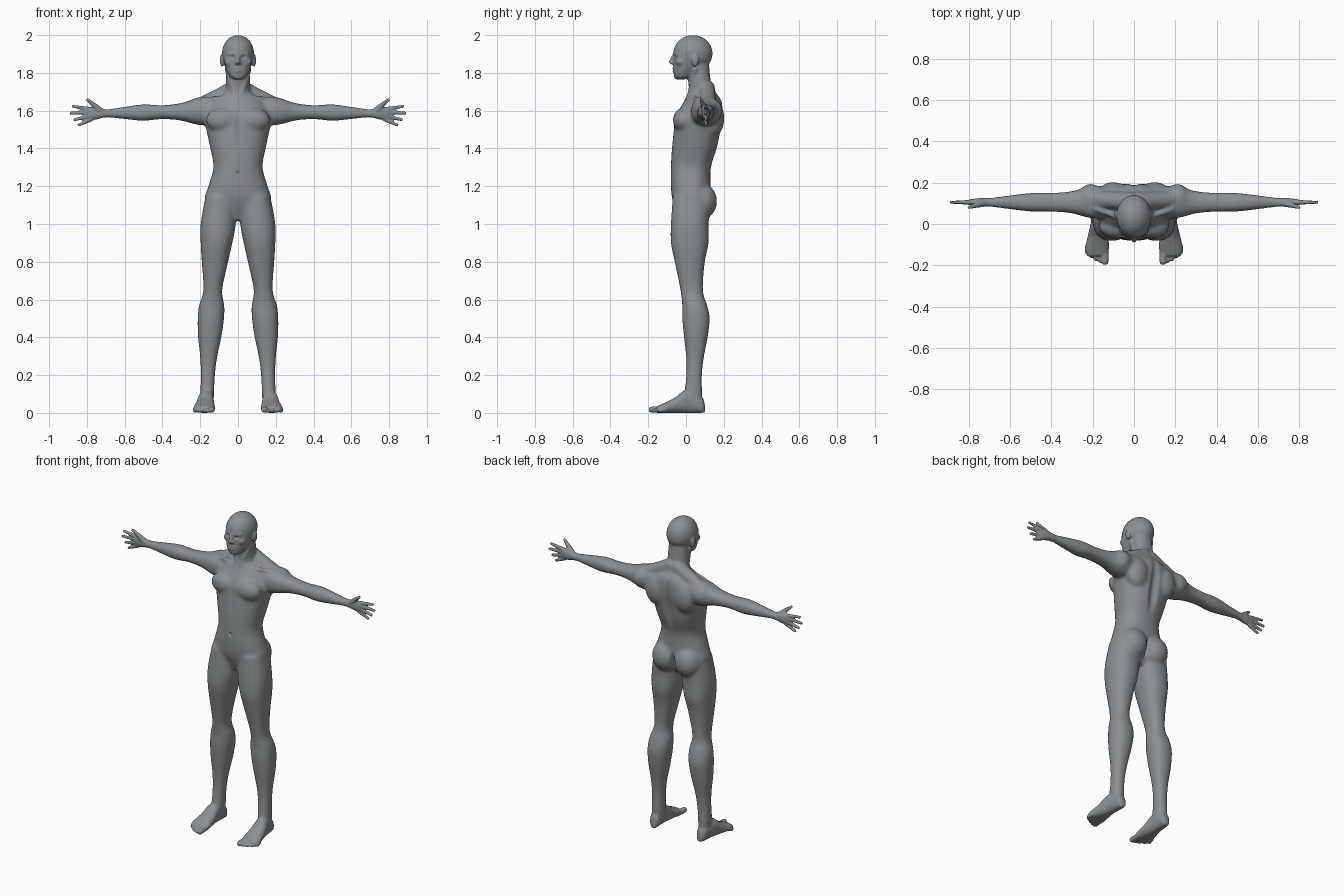
import bpy
import bmesh
from math import cos, sin, pi, copysign
from mathutils import Vector, Matrix

default = bpy.data.objects.get("Cube")
if default:
    bpy.data.objects.remove(default)

bm = bmesh.new()


def spline(rows, steps=4):
    """Pass a smooth curve through the rows of a section table."""
    points = [Vector(row) for row in rows]
    curve = []
    for index, (start, end) in enumerate(zip(points, points[1:])):
        before = points[max(index - 1, 0)]
        after = points[min(index + 2, len(points) - 1)]
        enter, leave = (end - before) / 2, (after - start) / 2
        for step in range(steps):
            t = step / steps
            curve.append(start + enter * t
                         + (3 * (end - start) - 2 * enter - leave) * t ** 2
                         + (2 * (start - end) + enter + leave) * t ** 3)
    return curve + [points[-1]]


def rounded(value):
    """Make a circle coordinate slightly squarer."""
    return copysign(abs(value) ** .87, value)


def loft(rows, place, sides=32):
    """Skin one rounded section per row; place turns row and circle into a point."""
    angles = [2 * pi * side / sides for side in range(sides)]
    rings = [[bm.verts.new(place(row, rounded(cos(angle)), rounded(sin(angle))))
              for angle in angles] for row in spline(rows)]
    for low, high in zip(rings, rings[1:]):
        for side in range(sides):
            previous = side - 1
            bm.faces.new((low[previous], low[side], high[side], high[previous]))
    bm.faces.new(rings[0])
    bm.faces.new(rings[-1])


def trunk_section(row, c, s):
    height, half_width, middle, half_depth = row
    return (half_width * c, middle + half_depth * s, height)


def leg_section(row, c, s):
    """A trunk section moved out along the slanting line of the leg."""
    x, y, z = trunk_section(row, c, s)
    return (x + .165 - .06 * z ** 1.5, y, z)


def foot_section(row, c, s):
    along, half_width, height = row
    return (.17 - .07 * along + half_width * c, along, height * (1 + s) / 2)


def arm_section(row, c, s):
    along, half_height, half_depth = row
    return (along, .105 + half_depth * c, 1.6 - .02 * along + half_height * s)


def blob(centre, radii):
    matrix = Matrix.Translation(centre) @ Matrix.Diagonal((*radii, 1))
    bmesh.ops.create_uvsphere(bm, u_segments=24, v_segments=16, radius=1, matrix=matrix)


def rod(start, end, start_radius, end_radius):
    """Tapered rod with round ends."""
    start, end = Vector(start), Vector(end)
    axis = end - start
    turn = axis.to_track_quat("Z", "Y").to_matrix().to_4x4()
    bmesh.ops.create_cone(bm, cap_ends=True, segments=16, depth=axis.length,
                          radius1=start_radius, radius2=end_radius,
                          matrix=Matrix.Translation((start + end) / 2) @ turn)
    blob(start, [start_radius] * 3)
    blob(end, [end_radius] * 3)


# Left leg: height, half width, middle, half depth
loft([(1.15, .08, .03, .1), (1, .093, .02, .1), (.9, .084, .02, .1),
      (.8, .07, .02, .08), (.65, .05, .03, .06), (.57, .067, .046, .066),
      (.5, .07, .053, .073), (.4, .062, .052, .063), (.3, .046, .048, .048),
      (.2, .038, .043, .042), (.05, .035, .035, .05)], leg_section)
blob(centre=(.13, 0, .66), radii=(.035, .03, .045))       # kneecap
blob(centre=(.077, .085, 1.12), radii=(.085, .08, .095))  # buttock

# Left foot: distance along, half width, height
loft([(.1, .015, .04), (.08, .03, .09), (0, .04, .12), (-.06, .05, .08),
      (-.12, .058, .05), (-.155, .045, .035)], foot_section)

# Left toes, from big to little
for toe in range(5):
    radius = .011 if toe else .017
    x = .14 + .022 * toe
    rod((x, -.11, .02), (x, -.182 + .003 * toe ** 2, radius), radius, radius)

# Left arm: distance along, half height, half depth
loft([(.08, .07, .07), (.2, .073, .078), (.3, .047, .054), (.4, .037, .046),
      (.5, .044, .045), (.6, .033, .034), (.7, .022, .022), (.75, .032, .02),
      (.8, .034, .013)], arm_section)

# Left fingers, fanned from index to little
for finger, length in enumerate((.085, .1, .087, .07)):
    knuckle = Vector((.79 - .004 * finger, .105, 1.61 - .019 * finger))
    angle = .15 - .19 * finger
    tip = knuckle + length * Vector((cos(angle), 0, sin(angle)))
    rod(knuckle, tip, .0115, .0085)

# Left thumb
thumb_joint = (.765, .09, 1.632)
rod((.73, .1, 1.6), thumb_joint, .018, .013)
rod(thumb_joint, (.797, .08, 1.658), .013, .009)

# Left shoulder, chest, shoulder blade, trapezius, collar bone and neck muscle
blob(centre=(.21, .12, 1.6), radii=(.065, .075, .07))
blob(centre=(.08, -.015, 1.55), radii=(.09, .055, .065))
blob(centre=(.1, .145, 1.56), radii=(.075, .058, .1))
rod((.02, .11, 1.715), (.19, .12, 1.634), .045, .04)
rod((.02, .01, 1.67), (.18, .07, 1.665), .012, .012)
rod((.058, .05, 1.82), (.018, .014, 1.685), .014, .011)

# Left ear, brow and cheek
blob(centre=(.084, .048, 1.866), radii=(.012, .02, .035))
rod((.014, -.06, 1.9), (.048, -.045, 1.903), .009, .009)
blob(centre=(.047, -.03, 1.858), radii=(.026, .026, .022))

# Mirror everything on the left to the right
mirrored = bmesh.ops.duplicate(bm, geom=bm.verts[:] + bm.edges[:] + bm.faces[:])
for item in mirrored["geom"]:
    if isinstance(item, bmesh.types.BMVert):
        item.co.x *= -1

# Torso and neck: height, half width, middle, half depth
loft([(1.02, .05, .02, .05), (1.12, .17, .03, .1), (1.2, .157, .025, .105),
      (1.3, .13, .026, .106), (1.4, .147, .045, .12), (1.5, .168, .06, .125),
      (1.57, .18, .07, .125), (1.65, .135, .09, .1), (1.7, .07, .085, .07),
      (1.75, .064, .072, .06), (1.87, .06, .06, .06)], trunk_section)

# Skull, then jaw and face
blob(centre=(0, .037, 1.903), radii=(.085, .104, .097))
loft([(1.765, .02, -.03, .02), (1.78, .044, -.013, .05), (1.81, .06, 0, .066),
      (1.85, .073, .02, .086), (1.9, .08, .035, .1), (1.94, .06, .04, .09)], trunk_section)

# Nose, nostrils, lips and chin
rod((0, -.066, 1.893), (0, -.08, 1.858), .008, .011)
blob(centre=(0, -.07, 1.852), radii=(.018, .013, .009))
for lip_height in (1.81, 1.823):
    blob(centre=(0, -.062, lip_height), radii=(.02, .011, .006))
blob(centre=(0, -.05, 1.78), radii=(.022, .014, .014))

# Fuse the parts into one skin
bmesh.ops.recalc_face_normals(bm, faces=bm.faces)
rough = bpy.data.meshes.new("rough_body")
bm.to_mesh(rough)
bm.free()
body = bpy.data.objects.new("body", rough)
bpy.context.scene.collection.objects.link(body)
remesh = body.modifiers.new("fuse", "REMESH")
remesh.mode = "VOXEL"
remesh.voxel_size = .005
graph = bpy.context.evaluated_depsgraph_get()
skin = bpy.data.meshes.new_from_object(body.evaluated_get(graph))
body.modifiers.clear()
body.data = skin
bpy.data.meshes.remove(rough)
skin.name = "body"

bm = bmesh.new()
bm.from_mesh(skin)


def relax(verts, times):
    for _ in range(times):
        bmesh.ops.smooth_vert(bm, verts=verts, factor=.5, use_axis_x=True,
                              use_axis_y=True, use_axis_z=True)


def dent(centre, radii, depth):
    """Push the skin along y inside an ellipsoid, on both sides."""
    for vert in bm.verts:
        x, y, z = vert.co
        offset = Vector((abs(x), y, z)) - Vector(centre)
        distance = sum((part / radius) ** 2 for part, radius in zip(offset, radii))
        if distance < 1:
            vert.co.y += depth * (1 - distance) ** 2


# Soften the muscles more than the face, hands and feet
relax([vert for vert in bm.verts if abs(vert.co.x) < .7 and .14 < vert.co.z < 1.73], 24)
relax(bm.verts[:], 3)

# Spine, buttock cleft, breastbone, navel, eye sockets and mouth
dent(centre=(0, .19, 1.45), radii=(.04, .07, .27), depth=-.018)
dent(centre=(0, .15, 1.1), radii=(.022, .08, .09), depth=-.03)
dent(centre=(0, -.06, 1.5), radii=(.02, .05, .16), depth=.007)
dent(centre=(0, -.08, 1.27), radii=(.012, .03, .016), depth=.012)
dent(centre=(.03, -.06, 1.884), radii=(.018, .03, .013), depth=.011)
dent(centre=(0, -.07, 1.8165), radii=(.025, .03, .006), depth=.005)
relax(bm.verts[:], 1)

for face in bm.faces:
    face.smooth = True
bm.to_mesh(skin)
bm.free()

# One plain colour all over
grey = bpy.data.materials.new("plain_grey")
grey.use_nodes = True
colour = (.26, .275, .285, 1)
grey.diffuse_color = colour
grey.node_tree.nodes["Principled BSDF"].inputs["Base Color"].default_value = colour
skin.materials.clear()
skin.materials.append(grey)
